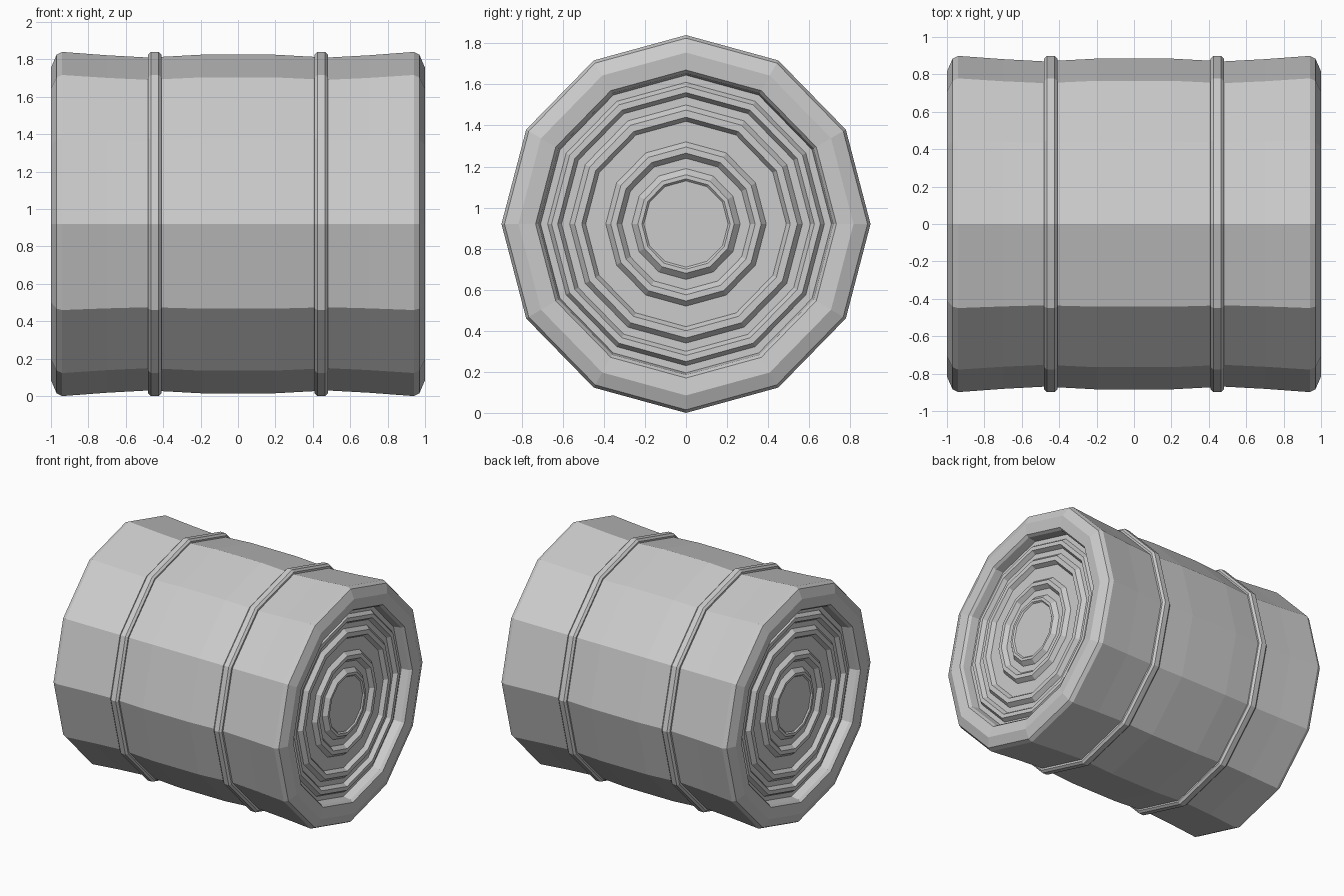
import bpy, bmesh, math

if "Cube" in bpy.data.objects:
    bpy.data.objects.remove(bpy.data.objects["Cube"])

SIDES = 12
CENTRE_Z = 0.92
Y_SCALE = 0.977


def lathe(name, profile, closed=False):
    """Revolve (x, radius) points round the x axis; radius 0 becomes a pole."""
    bm = bmesh.new()
    rings = []
    for x, r in profile:
        if r == 0:
            rings.append([bm.verts.new((x, 0, CENTRE_Z))] * SIDES)
            continue
        ring = []
        for i in range(SIDES):
            a = 2 * math.pi * i / SIDES
            ring.append(bm.verts.new((x, r * Y_SCALE * math.cos(a),
                                      CENTRE_Z + r * math.sin(a))))
        rings.append(ring)
    pairs = list(zip(rings, rings[1:]))
    if closed:
        pairs.append((rings[-1], rings[0]))
    for a, b in pairs:
        for i in range(SIDES):
            j = (i + 1) % SIDES
            quad = list(dict.fromkeys((a[i], a[j], b[j], b[i])))
            bm.faces.new(quad)
    bmesh.ops.recalc_face_normals(bm, faces=bm.faces[:])
    mesh = bpy.data.meshes.new(name)
    bm.to_mesh(mesh)
    bm.free()
    obj = bpy.data.objects.new(name, mesh)
    bpy.context.collection.objects.link(obj)
    return obj


# One half of the drum: side wall, rolled rim, then the ribbed recessed lid
wall = [(0, 0.905), (0.20, 0.905), (0.42, 0.893), (0.48, 0.89), (0.70, 0.902)]
rim = [(0.94, 0.92), (0.97, 0.905), (1.00, 0.835), (0.99, 0.75), (0.97, 0.735)]
lid = [(0.91, 0.725), (0.91, 0.69), (0.94, 0.67), (0.94, 0.64),
       (0.91, 0.62), (0.91, 0.58), (0.94, 0.555), (0.94, 0.52),
       (0.91, 0.50), (0.91, 0.40), (0.94, 0.375), (0.94, 0.345),
       (0.91, 0.32), (0.91, 0.27), (0.94, 0.24), (0.94, 0.22),
       (0.93, 0.21), (0.93, 0)]
half = wall + rim + lid
lathe("drum_shell", [(-x, r) for x, r in reversed(half[1:])] + half)

# Raised hoops round the side wall
for side, label in ((-1, "left"), (1, "right")):
    hoop = [(0.41, 0.88), (0.41, 0.905), (0.425, 0.92),
            (0.465, 0.92), (0.48, 0.905), (0.48, 0.88)]
    lathe(label + "_hoop", [(side * x, r) for x, r in hoop], closed=True)
